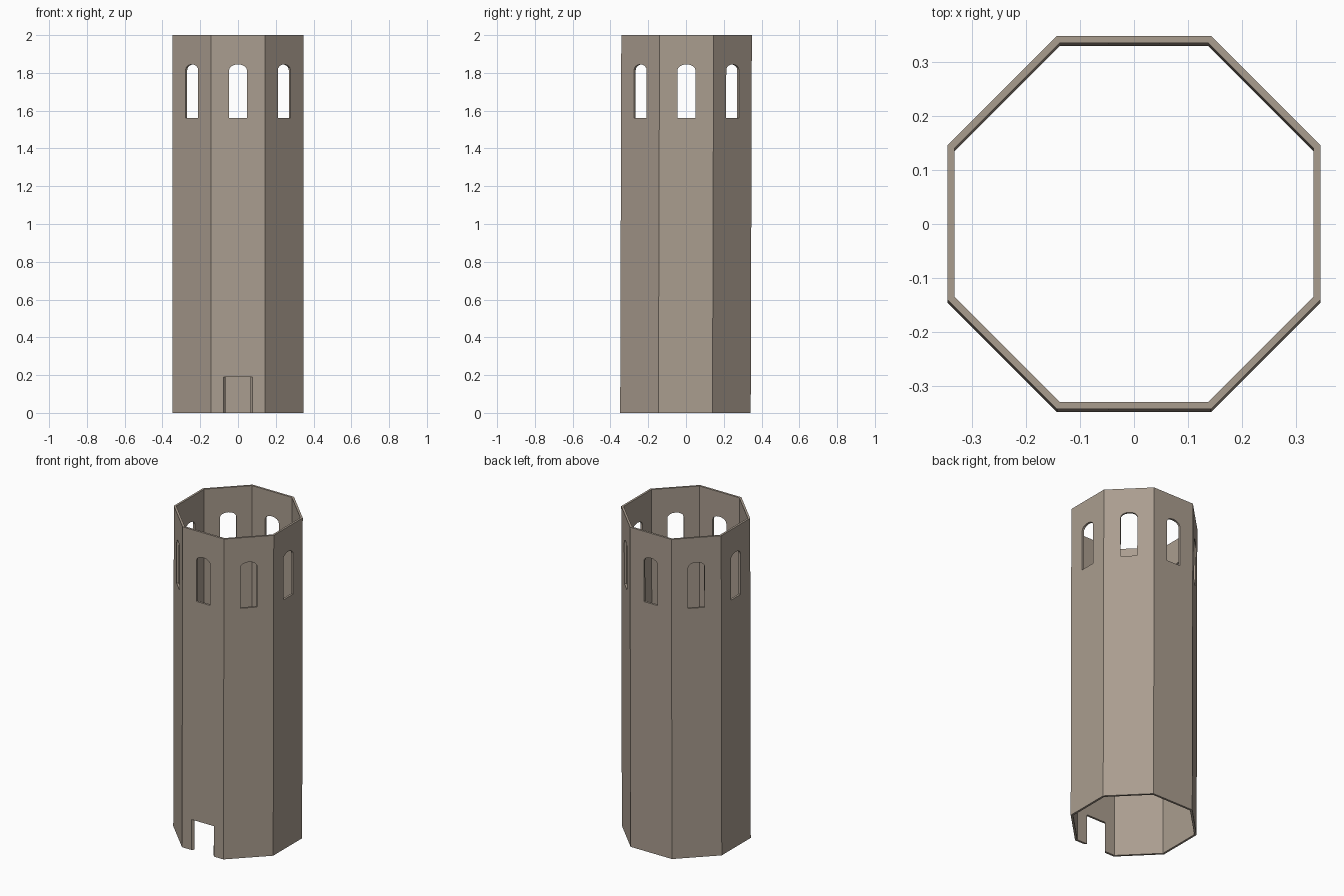
import bpy, bmesh, math
from mathutils import Matrix

if "Cube" in bpy.data.objects:
    bpy.data.objects.remove(bpy.data.objects["Cube"])

A = 0.3455      # outer distance from axis to flat side
T = 0.013       # wall thickness
H = 2.0
LEAN = 0.003    # slight lean toward the back

stone = bpy.data.materials.new("taupe stone")
stone.diffuse_color = (0.402, 0.337, 0.275, 1)
stone.use_nodes = True
stone.node_tree.nodes["Principled BSDF"].inputs["Base Color"].default_value = stone.diffuse_color


def make_object(name, bm):
    bmesh.ops.recalc_face_normals(bm, faces=bm.faces)
    me = bpy.data.meshes.new(name)
    bm.to_mesh(me)
    bm.free()
    me.materials.append(stone)
    ob = bpy.data.objects.new(name, me)
    bpy.context.collection.objects.link(ob)
    return ob


def loft(bm, outer, inner, mat=Matrix()):
    """Closed solid between two matching outlines."""
    a = [bm.verts.new(mat @ Matrix.Translation(p).to_translation()) for p in outer]
    b = [bm.verts.new(mat @ Matrix.Translation(p).to_translation()) for p in inner]
    n = len(a)
    for i in range(n):
        j = (i + 1) % n
        bm.faces.new((a[i], a[j], b[j], b[i]))
    bm.faces.new(a[::-1])
    bm.faces.new(b)


# octagonal tower wall, open at both ends
bm = bmesh.new()
rings = []
for apothem, z in ((A, 0), (A, H), (A - T, H), (A - T, 0)):
    r = apothem / math.cos(math.pi / 8)
    rings.append([bm.verts.new((r * math.cos(math.radians(22.5 + 45 * k)),
                                r * math.sin(math.radians(22.5 + 45 * k)), z))
                  for k in range(8)])
for i in range(4):
    p, q = rings[i], rings[(i + 1) % 4]
    for k in range(8):
        m = (k + 1) % 8
        bm.faces.new((p[k], p[m], q[m], q[k]))
tower = make_object("tower_wall", bm)

# cutters: an arched window on every side, one splayed doorway in front
bm = bmesh.new()
w, sill, spring, rise = 0.0475, 1.56, 1.815, 0.03
outline = [(-w, sill), (w, sill)]
outline += [(w * math.cos(math.pi * i / 8), spring + rise * math.sin(math.pi * i / 8))
            for i in range(9)]
for k in range(8):
    loft(bm, [(x, -A - 0.05, z) for x, z in outline],
         [(x, -A + 0.05, z) for x, z in outline],
         Matrix.Rotation(math.radians(45 * k), 4, 'Z'))


def door_outline(half, y):
    return [(-half, y, -0.1), (half, y, -0.1), (half, y, 0.19), (-half, y, 0.19)]


loft(bm, door_outline(0.092, -A - 0.02), door_outline(0.052, -A + 0.033))
cutter = make_object("opening_cutter", bm)

mod = tower.modifiers.new("openings", 'BOOLEAN')
mod.operation = 'DIFFERENCE'
mod.solver = 'EXACT'
mod.object = cutter
bpy.context.view_layer.objects.active = tower
bpy.ops.object.modifier_apply(modifier=mod.name)
bpy.data.objects.remove(cutter)

# lean
for v in tower.data.vertices:
    v.co.y += LEAN * (v.co.z - 1)
